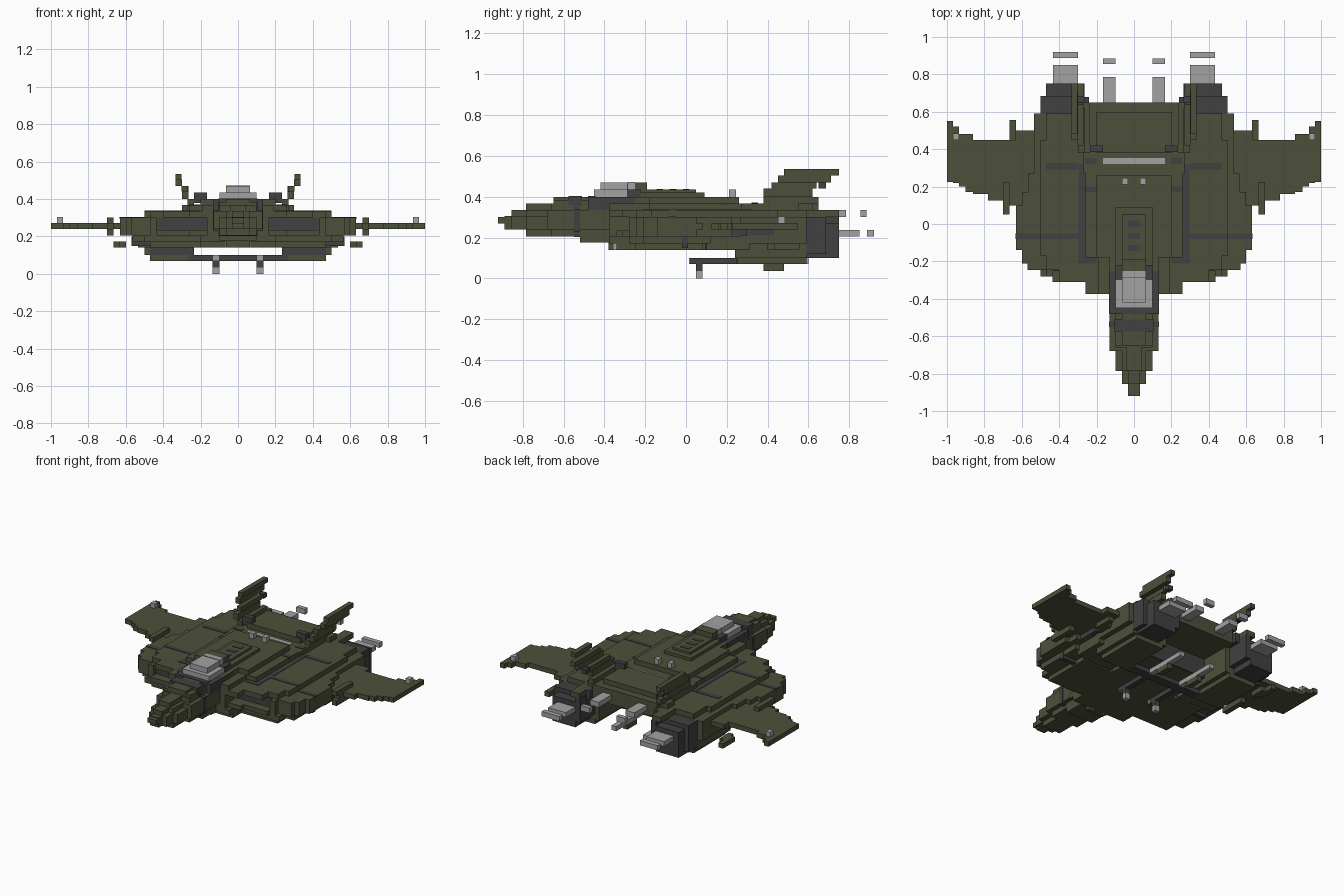
import bpy, bmesh
from mathutils import Matrix, Vector

def material(name, rgb):
    m = bpy.data.materials.new(name)
    m.diffuse_color = (*rgb, 1)
    return m

GREEN = material("olive green", (0.076, 0.081, 0.044))
DARK = material("dark grey", (0.052, 0.052, 0.054))
LIGHT = material("light grey", (0.36, 0.36, 0.36))

def add_box(bm, x0, x1, y0, y1, z0, z1):
    size = Vector((x1 - x0, y1 - y0, z1 - z0, 1))
    mid = Vector(((x0 + x1) / 2, (y0 + y1) / 2, (z0 + z1) / 2))
    bmesh.ops.create_cube(bm, size=1, matrix=Matrix.Translation(mid) @ Matrix.Diagonal(size))

def part(name, mat, *boxes):
    """Boxes (x0, x1, y0, y1, z0, z1) on the right; x0 = 0 spans the centre, others are mirrored."""
    bm = bmesh.new()
    for x0, x1, *rest in boxes:
        if x0 == 0:
            add_box(bm, -x1, x1, *rest)
        else:
            add_box(bm, x0, x1, *rest)
            add_box(bm, -x1, -x0, *rest)
    me = bpy.data.meshes.new(name)
    bm.to_mesh(me)
    bm.free()
    me.materials.append(mat)
    bpy.context.collection.objects.link(bpy.data.objects.new(name, me))

def layer(name, mat, z0, z1, steps):
    """Stepped plan outline: (y0, y1, half width)."""
    part(name, mat, *[(0, w, a, b, z0, z1) for a, b, w in steps])

# Nose, narrower towards its top and bottom
part("nose", GREEN,
     (0, .032, -.92, -.88, .27, .30), (0, .032, -.89, -.84, .24, .305),
     (0, .065, -.855, -.78, .24, .305), (0, .032, -.855, -.78, .305, .335),
     (0, .10, -.785, -.65, .24, .305), (0, .065, -.785, -.65, .205, .335),
     (0, .04, -.785, -.65, .335, .367),
     (0, .13, -.68, -.37, .24, .335), (0, .10, -.66, -.37, .205, .367),
     (0, .10, -.65, -.37, .367, .385), (0, .065, -.65, -.37, .385, .40),
     (0, .10, -.52, -.37, .175, .205), (0, .065, -.38, -.34, .14, .175))
part("nose_bands", DARK,
     (0, .103, -.575, -.51, .36, .403), (0, .134, -.55, -.52, .23, .34),
     (0, .103, -.55, -.52, .202, .37),
     (0, .103, -.48, -.44, .36, .403), (.10, .134, -.48, -.25, .335, .40))

# Cockpit
part("canopy_glass", LIGHT,
     (0, .10, -.45, -.29, .37, .435), (0, .065, -.42, -.29, .435, .47),
     (0, .065, -.285, -.25, .435, .472))
part("canopy_frame", DARK, (0, .10, -.30, -.22, .37, .436), (0, .065, -.29, -.285, .435, .47))
part("canopy_fairing", GREEN, (0, .065, -.25, -.19, .40, .47))

# Hull built in stepped layers, with the front intakes left open
layer("hull_middle", GREEN, .205, .30,
      [(-.375, -.245, .165), (-.245, -.21, .57),
       (-.21, -.14, .60), (-.14, .10, .63), (.10, .17, .60), (.17, .27, .565)])
part("intake_lips", GREEN, (.165, .26, -.34, -.245, .205, .235), (.26, .435, -.31, -.245, .205, .235),
     (.435, .47, -.28, -.245, .205, .30))
part("front_intakes", DARK, (.165, .435, -.252, -.245, .235, .302))
part("hull_middle_rear", GREEN, (.235, .535, .27, .59, .17, .30), (0, .24, .27, .38, .205, .30))
layer("hull_upper", GREEN, .30, .335,
      [(-.375, -.31, .26), (-.31, -.245, .40), (-.245, -.17, .47), (-.17, .45, .50), (.45, .59, .47)])
layer("hull_top", GREEN, .335, .367,
      [(-.375, -.18, .19), (-.18, .27, .26), (.27, .59, .27), (.59, .65, .235)])
layer("hull_deck", GREEN, .367, .40,
      [(-.35, -.18, .13), (-.18, .26, .20), (.38, .60, .20)])
part("bay_roof", GREEN, (0, .24, .38, .65, .27, .367), (.24, .30, .55, .62, .27, .367))
part("bay_bulkhead", DARK, (0, .235, .375, .39, .14, .27))
layer("hull_lower", GREEN, .17, .205,
      [(-.375, -.28, .20), (-.28, -.21, .50), (-.21, .12, .565), (.12, .30, .535)])
layer("hull_belly", GREEN, .14, .175, [(-.34, -.25, .20), (-.25, .08, .47), (.08, .375, .24)])

# Spine on the back
part("spine", GREEN, (0, .10, -.22, .09, .40, .42), (0, .065, -.22, .05, .42, .435))
part("spine_vents", DARK, *[(0, .033, y, y + .033, .43, .438) for y in (-.145, -.08, -.015)])
part("spine_lights", LIGHT, (.033, .065, .21, .245, .40, .435))
part("rear_light_strip", LIGHT, (0, .165, .32, .352, .36, .372))
part("rear_deck_boxes", DARK, (.165, .235, .385, .42, .38, .435))

# Dark panel grooves
part("panel_grooves", DARK,
     (.29, .50, -.08, -.05, .327, .338), (.50, .634, -.08, -.05, .292, .303),
     (.20, .30, -.21, -.18, .33, .338), (.263, .297, -.21, -.05, .33, .338),
     (.263, .297, -.05, .32, .33, .338), (.20, .263, .17, .20, .36, .370),
     (.30, .47, .29, .325, .33, .338), (.20, .26, .32, .352, .36, .370),
     (.53, .568, .10, .30, .21, .24), (.53, .538, .30, .43, .21, .24),
     (.46, .57, -.02, .01, .15, .20))

# Swept wings
part("wings", GREEN,
     (.53, .635, .10, .50, .24, .272), (.60, .70, .10, .45, .24, .272),
     (.70, .78, .125, .45, .24, .272), (.78, .86, .16, .45, .24, .272),
     (.86, .90, .17, .48, .24, .272), (.90, .935, .20, .48, .24, .272),
     (.935, .967, .22, .52, .24, .272), (.967, 1.0, .225, .55, .24, .272))
part("wing_fences", GREEN,
     (.665, .70, .05, .225, .205, .24), (.665, .70, .05, .225, .27, .30),
     (.665, .70, .08, .20, .24, .27))
part("wing_tip_lights", LIGHT, (.935, .967, .45, .485, .27, .303))
part("underwing_fins", GREEN, (.60, .635, .40, .50, .14, .172), (.63, .665, .43, .555, .14, .172))

# Engine pods under the rear
part("engine_pods", GREEN,
     (.265, .47, .31, .59, .07, .17), (.47, .50, .24, .59, .10, .30), (.235, .30, .31, .59, .10, .27),
     (.265, .535, .10, .31, .14, .21), (.265, .47, .25, .31, .07, .14))
part("pod_intakes", DARK, (.265, .47, .093, .10, .14, .175), (.265, .47, .243, .25, .10, .14),
     (.235, .265, .245, .31, .07, .205))
part("engine_nozzles", DARK,
     (.30, .50, .585, .685, .12, .30), (.30, .47, .585, .75, .10, .27),
     (.265, .30, .585, .75, .14, .30), (.24, .30, .60, .68, .27, .335))
part("engine_caps", GREEN, (.27, .335, .45, .75, .30, .335))
part("outer_exhaust", LIGHT, (.30, .432, .75, .85, .205, .237), (.30, .432, .887, .92, .205, .237))
part("inner_exhaust", LIGHT, (.10, .165, .62, .785, .30, .335), (.10, .165, .855, .885, .30, .335))

# Tail fins leaning outward
part("tail_fins", GREEN,
     (.235, .27, .38, .65, .367, .40), (.265, .30, .38, .62, .40, .44),
     (.27, .302, .42, .64, .44, .47), (.30, .335, .45, .71, .47, .505),
     (.302, .335, .48, .75, .505, .535))
part("fin_roots", DARK, (.265, .30, .65, .685, .44, .47))

# Landing gear and cargo bay frame
part("gear_rails", DARK, (.10, .135, .02, .31, .07, .10))
part("bay_crossbar", DARK, (0, .235, .25, .31, .07, .10))
part("front_wheels", LIGHT, (.10, .135, .05, .082, 0, .035), (.10, .135, .015, .05, .07, .10))
part("gear_legs", DARK, (.10, .135, .05, .082, .035, .07))
part("rear_skids", GREEN, (.10, .135, .38, .48, .035, .07))
part("bay_rails", LIGHT, (.10, .135, .31, .60, .07, .10))
part("belly_lights", LIGHT, (.035, .07, -.355, -.335, .14, .175))
